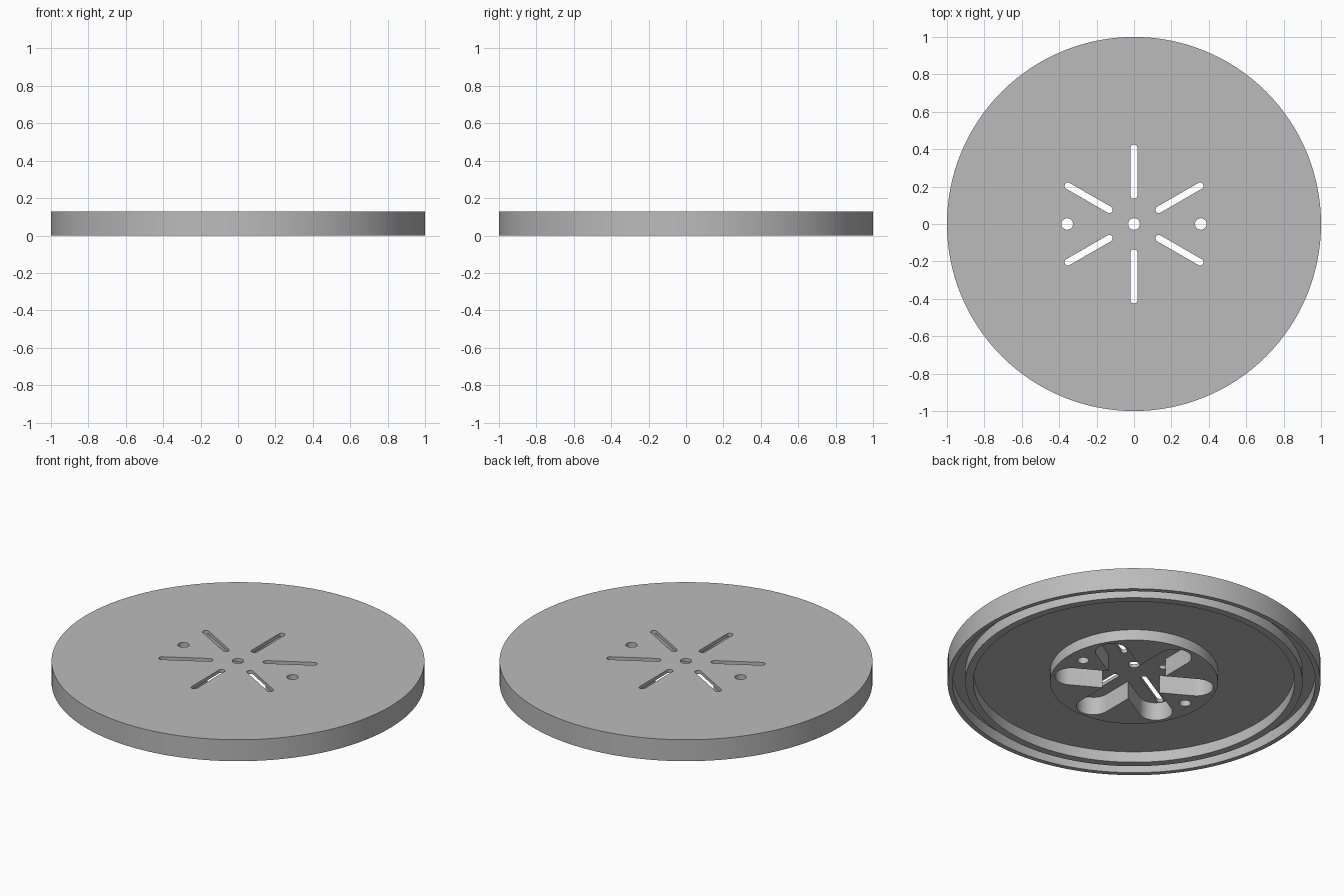
import bpy, bmesh, math
from math import cos, sin, radians, pi

if "Cube" in bpy.data.objects:
    bpy.data.objects.remove(bpy.data.objects["Cube"])

HEIGHT = 0.127      # full height of the disc
FLOOR = 0.064       # underside of the main plate
POCKET = 0.107      # ceiling of the spoke pockets
SPOKES = [radians(30 + 60 * k) for k in range(6)]

grey = bpy.data.materials.new("plain grey")
grey.use_nodes = True
colour = (0.5, 0.5, 0.5, 1)
grey.diffuse_color = colour
grey.node_tree.nodes["Principled BSDF"].inputs["Base Color"].default_value = colour


def add_object(name, bm):
    bmesh.ops.recalc_face_normals(bm, faces=bm.faces)
    mesh = bpy.data.meshes.new(name)
    bm.to_mesh(mesh)
    bm.free()
    mesh.materials.append(grey)
    obj = bpy.data.objects.new(name, mesh)
    bpy.context.collection.objects.link(obj)
    return obj


def lathe(name, profile, steps):
    bm = bmesh.new()
    rings = []
    for r, z in profile:
        rings.append([bm.verts.new((r * cos(2 * pi * i / steps), r * sin(2 * pi * i / steps), z))
                      for i in range(steps)])
    for low, high in zip(rings, rings[1:]):
        for i in range(steps):
            j = (i + 1) % steps
            bm.faces.new((low[i], low[j], high[j], high[i]))
    bm.faces.new(rings[0])
    bm.faces.new(rings[-1])
    return add_object(name, bm)


def prism(name, outline, z0, z1):
    bm = bmesh.new()
    face = bm.faces.new([bm.verts.new((x, y, z0)) for x, y in outline])
    new = bmesh.ops.extrude_face_region(bm, geom=[face])["geom"]
    bmesh.ops.translate(bm, vec=(0, 0, z1 - z0),
                        verts=[v for v in new if isinstance(v, bmesh.types.BMVert)])
    return add_object(name, bm)


def arc(x, y, r, start, end, steps):
    angles = [start + (end - start) * i / steps for i in range(steps + 1)]
    return [(x + r * cos(a), y + r * sin(a)) for a in angles]


# Disc with outer rim, raised ring and central boss on the underside
disc = lathe("vented_disc", [
    (1, HEIGHT), (1, 0), (0.973, 0), (0.973, FLOOR), (0.904, FLOOR), (0.904, 0),
    (0.861, 0), (0.861, FLOOR), (0.45, FLOOR), (0.45, 0)], 128)

# Six-armed pocket in the boss
arm, reach = 0.09, 0.34
star = []
for a in SPOKES:
    star += arc(reach * cos(a), reach * sin(a), arm, a - pi / 2, a + pi / 2, 20)
    star.append((2 * arm * cos(a + pi / 6), 2 * arm * sin(a + pi / 6)))
cutters = [prism("pocket_cutter", star, -0.1, POCKET)]

# Narrow slots through the top, one per arm
slot, inner, outer = 0.018, 0.153, 0.408
for a in SPOKES:
    outline = arc(outer * cos(a), outer * sin(a), slot, a - pi / 2, a + pi / 2, 10)
    outline += arc(inner * cos(a), inner * sin(a), slot, a + pi / 2, a + 3 * pi / 2, 10)
    cutters.append(prism("slot_cutter", outline, -0.1, 0.3))

# Centre hole and two side holes
for x in (-0.357, 0, 0.357):
    cutters.append(prism("hole_cutter", arc(x, 0, 0.031, 0, 2 * pi * 31 / 32, 31), -0.1, 0.3))

bpy.ops.object.select_all(action="DESELECT")
bpy.context.view_layer.objects.active = disc
disc.select_set(True)
for cutter in cutters:
    cutter.hide_render = True
    cut = disc.modifiers.new("cut", "BOOLEAN")
    cut.operation = "DIFFERENCE"
    cut.solver = "EXACT"
    cut.object = cutter
    bpy.ops.object.modifier_apply(modifier=cut.name)
    bpy.data.objects.remove(cutter)

bpy.ops.object.shade_smooth_by_angle(angle=radians(30))
